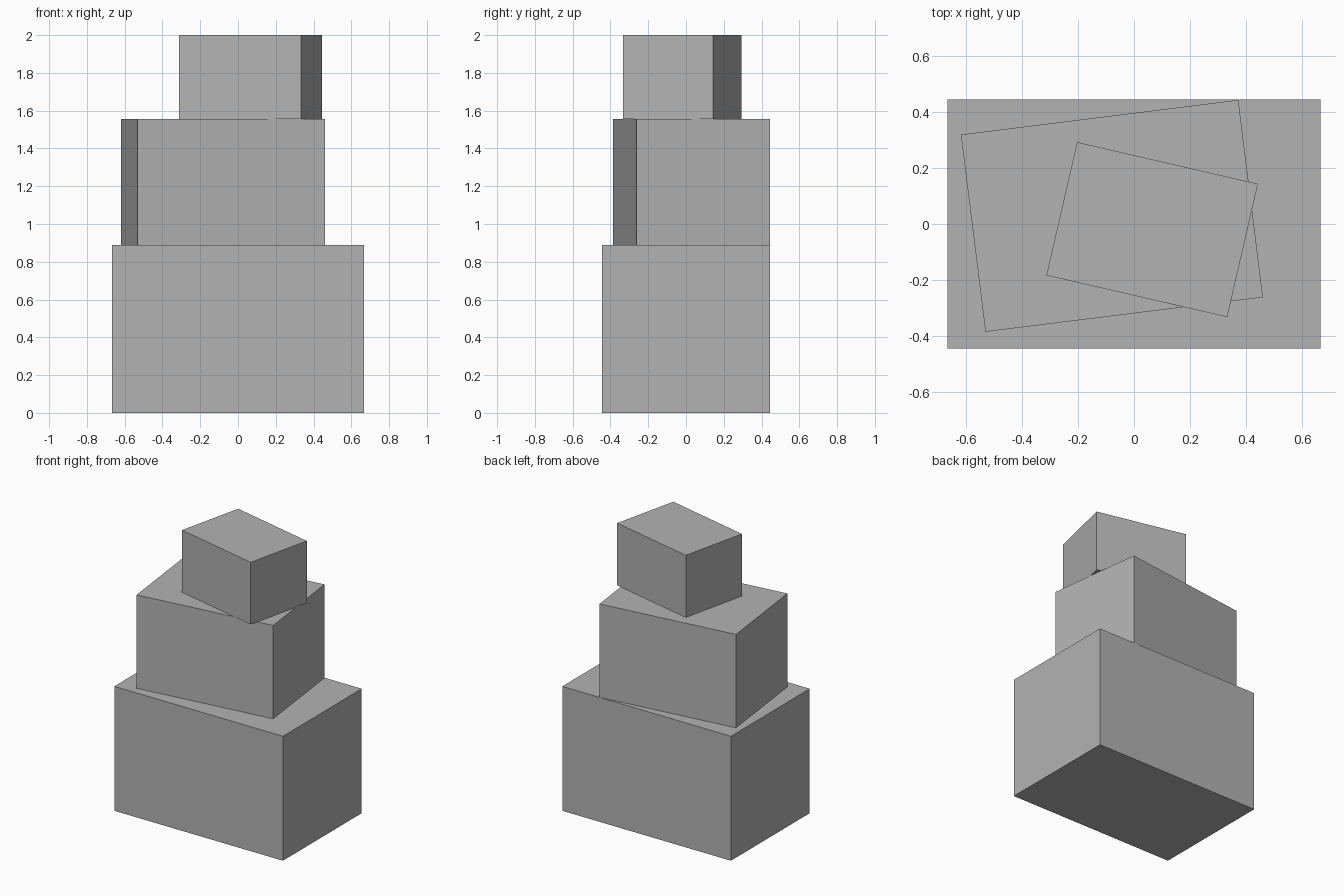
import bpy
from math import radians

# Remove the default cube
cube = bpy.data.objects.get("Cube")
if cube:
    bpy.data.objects.remove(cube, do_unlink=True)

# Single flat grey
GREY = (0.45, 0.45, 0.45, 1.0)
grey = bpy.data.materials.new("plain_grey")
grey.use_nodes = True
grey.diffuse_color = GREY
grey.node_tree.nodes["Principled BSDF"].inputs["Base Color"].default_value = GREY


def add_box(name, size, centre, bottom, turn):
    """Box standing at height `bottom`, turned about the vertical."""
    bpy.ops.mesh.primitive_cube_add(
        size=1,
        location=(centre[0], centre[1], bottom + size[2] / 2),
        rotation=(0, 0, radians(turn)),
    )
    box = bpy.context.object
    box.name = name
    box.scale = size
    box.data.materials.append(grey)
    return bottom + size[2]


# Three boxes stacked from the ground up
level = add_box("bottom_box", (1.333, 0.889, 0.889), (0, 0), 0, 0)
level = add_box("middle_box", (1.0, 0.711, 0.667), (-0.079, 0.029), level, 7.1)
add_box("top_box", (0.664, 0.489, 0.444), (0.065, -0.02), level, -13)
